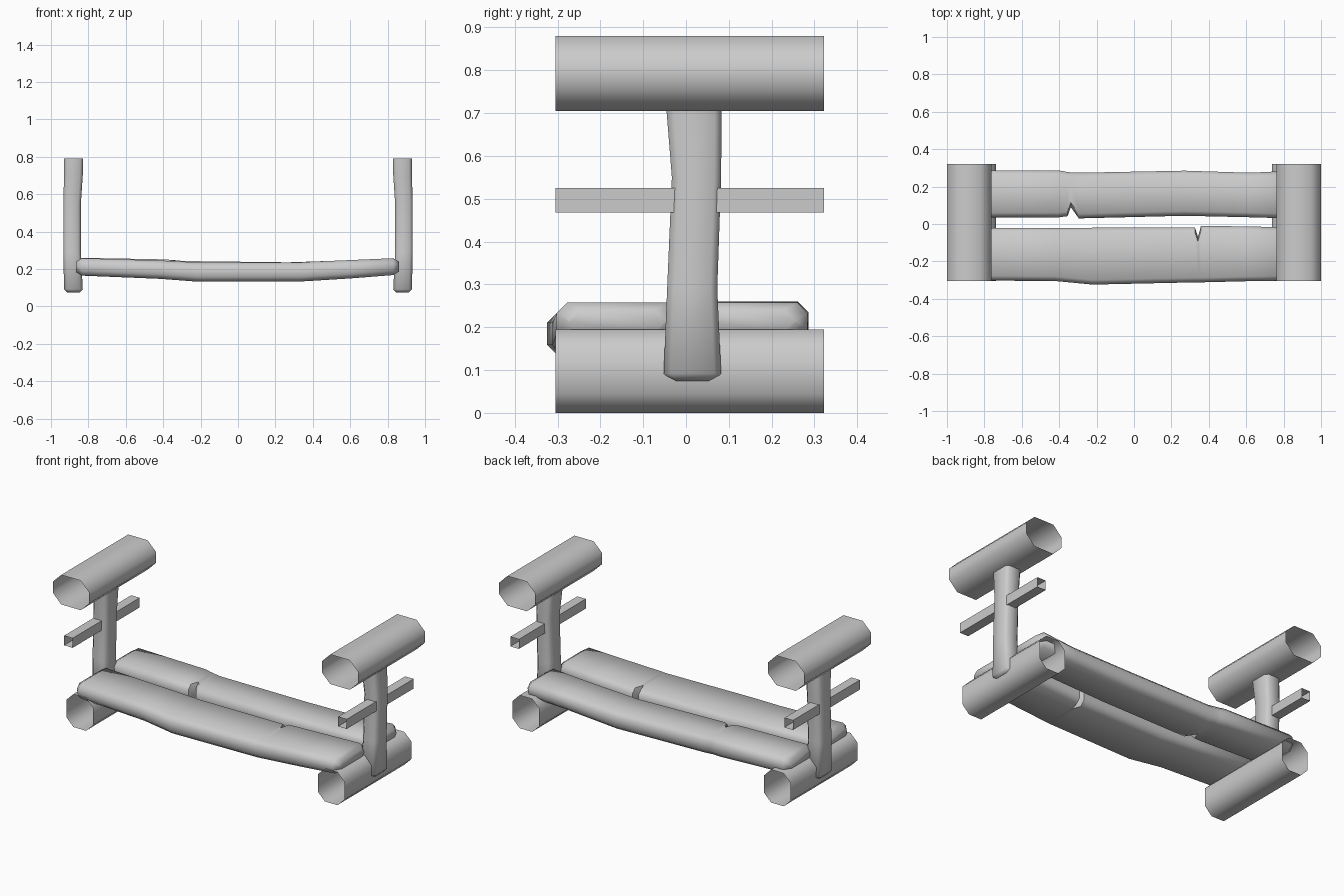
import bpy, bmesh
from math import radians

if "Cube" in bpy.data.objects:
    bpy.data.objects.remove(bpy.data.objects["Cube"])


def octagon(a0, a1, b0, b1, c):
    """Rectangle with cut corners in the (a, b) plane."""
    if c == 0:
        return [(a0, b0), (a1, b0), (a1, b1), (a0, b1)]
    return [(a0 + c, b0), (a1 - c, b0), (a1, b0 + c), (a1, b1 - c),
            (a1 - c, b1), (a0 + c, b1), (a0, b1 - c), (a0, b0 + c)]


def loft(name, stations, axis, chamfer, caps=(False, False), flip=1):
    """Skin sections (t, a0, a1, b0, b1) strung along an axis."""
    place = {'x': lambda t, a, b: (t, a, b),
             'y': lambda t, a, b: (a, t, b),
             'z': lambda t, a, b: (a, b, t)}[axis]
    bm = bmesh.new()
    rings = []
    for t, a0, a1, b0, b1 in stations:
        ring = []
        for a, b in octagon(a0, a1, b0, b1, chamfer):
            x, y, z = place(t, a, b)
            ring.append(bm.verts.new((x * flip, y, z)))
        rings.append(ring)
    n = len(rings[0])
    for r, s in zip(rings, rings[1:]):
        for i in range(n):
            j = (i + 1) % n
            bm.faces.new((r[i], r[j], s[j], s[i]))
    if caps[0]:
        bm.faces.new(rings[0])
    if caps[1]:
        bm.faces.new(rings[-1])
    bmesh.ops.recalc_face_normals(bm, faces=bm.faces)
    mesh = bpy.data.meshes.new(name)
    bm.to_mesh(mesh)
    bm.free()
    ob = bpy.data.objects.new(name, mesh)
    bpy.context.collection.objects.link(ob)
    bpy.ops.object.select_all(action='DESELECT')
    ob.select_set(True)
    bpy.context.view_layer.objects.active = ob
    bpy.ops.object.shade_smooth_by_angle(angle=radians(50))
    return ob


Y0, Y1 = -0.305, 0.322


def tube(name, x0, x1, z0, z1, chamfer, flip):
    loft(name, [(Y0, x0, x1, z0, z1), (Y1, x0, x1, z0, z1)], 'y', chamfer, flip=flip)


# end frames: open log tubes, thin rail and a crooked post, mirrored left/right
post = [(0.075, 0.846, 0.914, -0.036, 0.066),
        (0.092, 0.83, 0.93, -0.052, 0.082),
        (0.29, 0.84, 0.934, -0.044, 0.073),
        (0.55, 0.84, 0.934, -0.033, 0.082),
        (0.70, 0.83, 0.93, -0.045, 0.083),
        (0.79, 0.828, 0.93, -0.047, 0.081)]
for side, flip in (("left", -1), ("right", 1)):
    tube(side + "_arm_log", 0.763, 1.0, 0.705, 0.88, 0.055, flip)
    tube(side + "_foot_log", 0.738, 0.91, 0.0, 0.195, 0.045, flip)
    tube(side + "_rail", 0.87, 0.926, 0.468, 0.525, 0.0, flip)
    loft(side + "_post", post, 'z', 0.016, caps=(True, True), flip=flip)


def plank(name, stations):
    """Sagging seat plank with chamfered, closed ends."""
    k = 0.03

    def end(s, dx):
        x, y0, y1, z0, z1 = s
        return (x + dx, y0 + k, y1 - k, z0 + k * .6, z1 - k * .6)
    full = [end(stations[0], -k)] + stations + [end(stations[-1], k)]
    loft(name, full, 'x', 0.025, caps=(True, True))


# seat planks, each with a split in its inner edge
plank("front_seat_plank", [
    (-0.835, -0.302, -0.02, 0.165, 0.258),
    (-0.42, -0.305, -0.022, 0.148, 0.246),
    (-0.22, -0.324, -0.02, 0.133, 0.236),
    (0.325, -0.312, -0.018, 0.133, 0.236),
    (0.342, -0.312, -0.068, 0.134, 0.236),
    (0.358, -0.312, -0.010, 0.135, 0.238),
    (0.60, -0.306, -0.013, 0.15, 0.248),
    (0.83, -0.302, -0.018, 0.168, 0.258)])
plank("back_seat_plank", [
    (-0.835, 0.035, 0.286, 0.165, 0.26),
    (-0.40, 0.036, 0.286, 0.148, 0.252),
    (-0.355, 0.042, 0.278, 0.145, 0.249),
    (-0.338, 0.090, 0.276, 0.143, 0.248),
    (-0.295, 0.030, 0.274, 0.139, 0.243),
    (0.27, 0.044, 0.285, 0.133, 0.236),
    (0.62, 0.036, 0.274, 0.152, 0.248),
    (0.83, 0.03, 0.284, 0.168, 0.258)])
